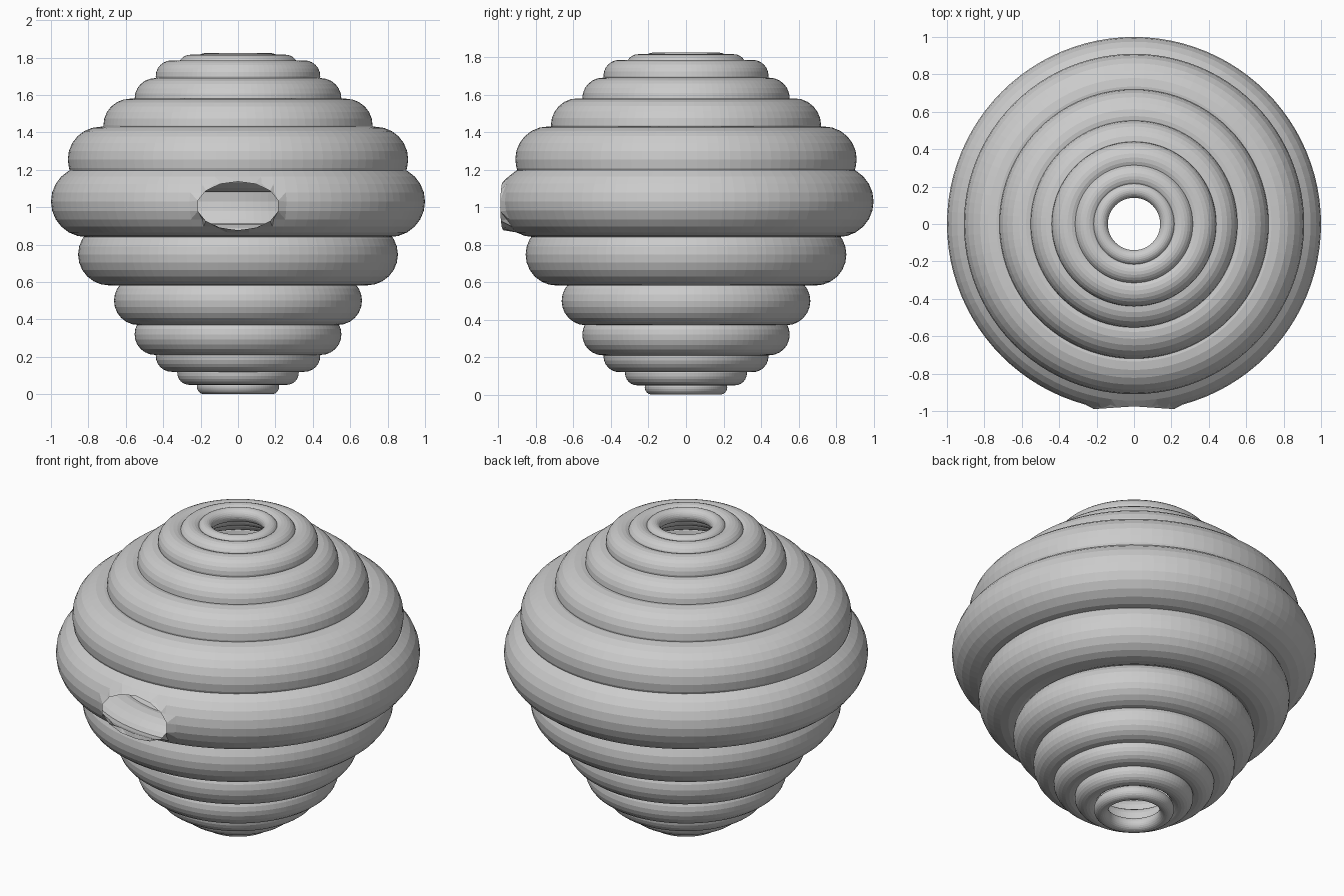
import bpy, bmesh, math

if "Cube" in bpy.data.objects:
    bpy.data.objects.remove(bpy.data.objects["Cube"])

# outer radius, tube radius, centre height of each coil, bottom to top
COILS = [
    (0.22, 0.04, 0.04), (0.325, 0.065, 0.115), (0.44, 0.085, 0.205),
    (0.553, 0.11, 0.32), (0.663, 0.13, 0.50), (0.855, 0.165, 0.747),
    (1.0, 0.19, 1.03), (0.91, 0.175, 1.255), (0.72, 0.143, 1.437),
    (0.553, 0.11, 1.58), (0.44, 0.085, 1.70), (0.32, 0.065, 1.75),
    (0.22, 0.04, 1.783),
]
HOLE_Z, HOLE_W, HOLE_H = 1.007, 0.22, 0.13


def coil(name, outer, tube, z):
    bpy.ops.mesh.primitive_torus_add(major_radius=outer - tube, minor_radius=tube,
                                     major_segments=96, minor_segments=24,
                                     location=(0, 0, z))
    ob = bpy.context.object
    ob.name = name
    bpy.ops.object.transform_apply(location=True, rotation=False, scale=False)
    return ob


coils = [coil(f"hive_coil_{i + 1}", *c) for i, c in enumerate(COILS)]
belly = coils[6]
belly.name = "hive_coil_with_entrance"

# oval cutter for the entrance
bpy.ops.mesh.primitive_cylinder_add(vertices=14, radius=1, depth=0.4,
                                    location=(0, -1.01, HOLE_Z),
                                    rotation=(math.pi / 2, 0, math.pi))
cutter = bpy.context.object
cutter.name = "entrance_cutter"
cutter.scale = (HOLE_W, HOLE_H, 1)
cutter.hide_render = True
mod = belly.modifiers.new("entrance", 'BOOLEAN')
mod.operation = 'DIFFERENCE'
mod.solver = 'EXACT'
mod.object = cutter
bpy.context.view_layer.objects.active = belly
bpy.ops.object.modifier_apply(modifier=mod.name)
bpy.data.objects.remove(cutter)

# open the cut into the hollow coil and pull its rim forward into a lip
bm = bmesh.new()
bm.from_mesh(belly.data)


def in_hole(v):
    return (v.co.y < -0.7 and
            (v.co.x / HOLE_W) ** 2 + ((v.co.z - HOLE_Z) / HOLE_H) ** 2 < 1.03)


inner = [f for f in bm.faces if all(in_hole(v) for v in f.verts)]
bmesh.ops.delete(bm, geom=inner, context='FACES')
for v in bm.verts:
    if v.is_boundary and in_hole(v):
        v.co.y = -0.975 - 0.015 * abs(v.co.x) / HOLE_W
bmesh.ops.triangulate(bm, faces=[f for f in bm.faces if len(f.verts) > 4])
bm.to_mesh(belly.data)
bm.free()
